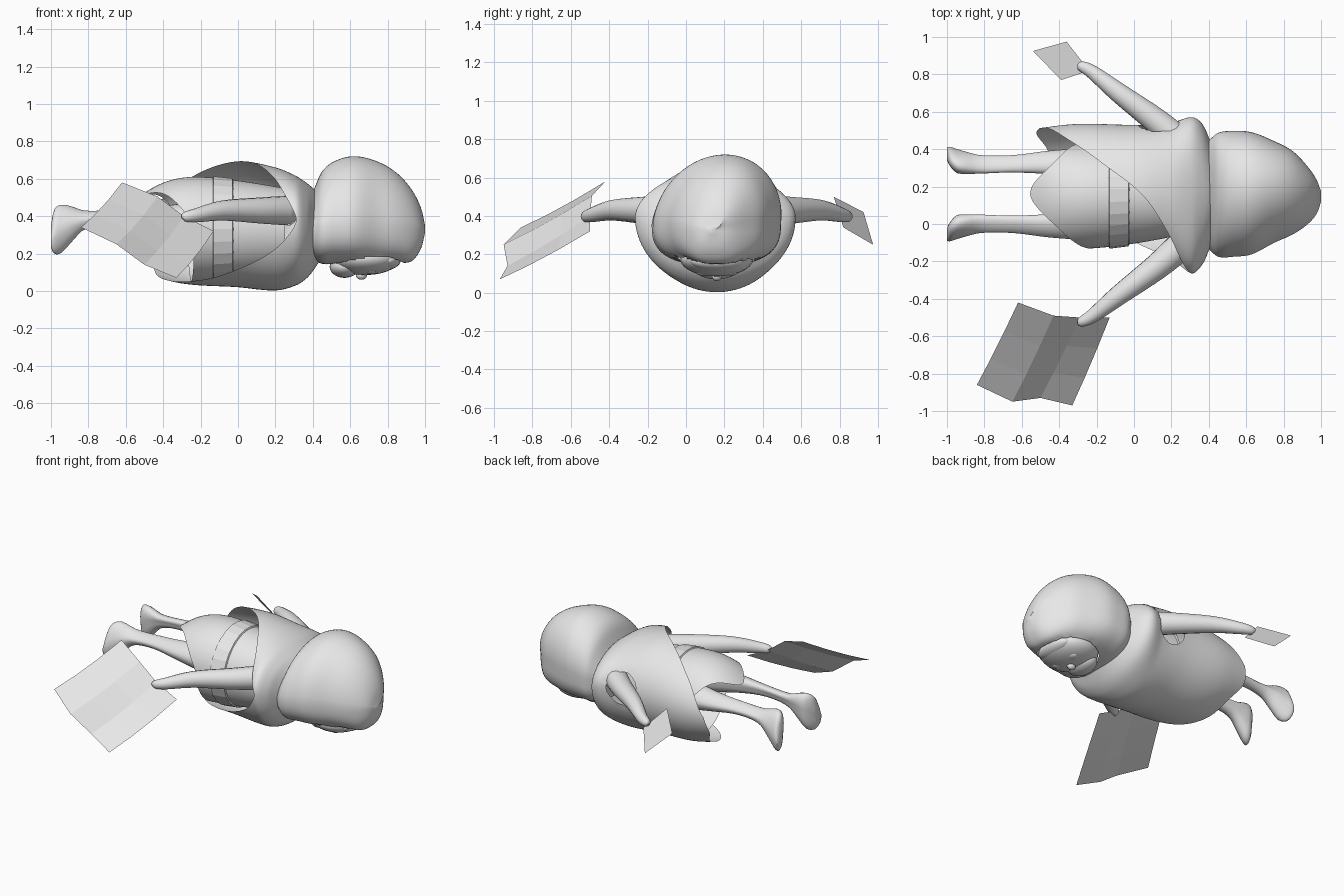
import bpy, math
from mathutils import Vector

if "Cube" in bpy.data.objects:
    bpy.data.objects.remove(bpy.data.objects["Cube"])

AXIS = 0.16  # y of the figure's symmetry plane
mat = bpy.data.materials.new("light_grey")
mat.use_nodes = True
mat.diffuse_color = (0.8, 0.8, 0.8, 1)
mat.node_tree.nodes["Principled BSDF"].inputs["Base Color"].default_value = (0.8, 0.8, 0.8, 1)


def make(name, verts, faces, smooth=True):
    me = bpy.data.meshes.new(name)
    me.from_pydata([tuple(v) for v in verts], [], faces)
    ob = bpy.data.objects.new(name, me)
    bpy.context.collection.objects.link(ob)
    me.materials.append(mat)
    for p in me.polygons:
        p.use_smooth = smooth


def sample(keys, x):
    """Smooth interpolation of rows (x, values...) sorted by rising x."""
    x = min(max(x, keys[0][0]), keys[-1][0])
    i = 0
    while i < len(keys) - 2 and x > keys[i + 1][0]:
        i += 1

    def slope(j, k):
        lo, hi = max(j - 1, 0), min(j + 1, len(keys) - 1)
        return (keys[hi][k] - keys[lo][k]) / (keys[hi][0] - keys[lo][0])
    p, q = keys[i], keys[i + 1]
    h = q[0] - p[0]
    t = (x - p[0]) / h
    out = []
    for k in range(1, len(p)):
        a, b = p[k], q[k]
        m, n = slope(i, k) * h, slope(i + 1, k) * h
        out.append(a + m * t + (3 * (b - a) - 2 * m - n) * t * t + (2 * (a - b) + m + n) * t ** 3)
    return out


def section(keys, x, ang, low_power=2.0, lean=0.0, grow=0.0):
    """Point on a part at length x; rows are (x, centre y, half width, middle, top, bottom)."""
    yc, a, mid, top, bot = sample(keys, x)
    c, s = math.cos(ang), math.sin(ang)
    e = 1 if s > 0 else 2 / low_power
    y = math.copysign(abs(c) ** e, c) * (a + grow)
    z = abs(s) ** e * (top - mid + grow if s > 0 else bot - mid - grow)
    return Vector((x, yc + y + lean * max(s, 0), mid + z))


def loft(name, rows, smooth=True, caps=True, hole=None):
    """Skin rings of points; hole is (centre, radii, side), an elliptical opening with a clean rim."""
    n = len(rows[0])
    verts = [v for r in rows for v in r]
    faces, rim, kept = [], set(), set()
    for i in range(len(rows) - 1):
        for j in range(n):
            k = (j + 1) % n
            f = (i * n + j, i * n + k, (i + 1) * n + k, (i + 1) * n + j)
            if hole:
                d = sum((verts[v] for v in f), Vector()) / 4 - hole[0]
                if d.dot(hole[2]) > 0 and sum((d[m] * hole[1][m]) ** 2 for m in range(3)) < 1:
                    rim.update(f)
                    continue
                kept.update(f)
            faces.append(f)
    for v in rim & kept:
        d = verts[v] - hole[0]
        size = math.sqrt(sum((d[m] * hole[1][m]) ** 2 for m in range(3)))
        for m in range(3):
            if hole[1][m]:
                verts[v][m] = hole[0][m] + d[m] / size
    if caps:
        faces += [tuple(reversed(range(n))), tuple(range(len(verts) - n, len(verts)))]
    make(name, verts, faces, smooth)


def angles(n):
    return [math.tau * j / n for j in range(n)]


def spread(a, b, n):
    """Positions from a to b, packed closer at both ends."""
    return [a + (b - a) * (0.5 - 0.5 * math.cos(math.pi * i / n)) for i in range(n + 1)]


def garment(name, keys, hem, end, hole=None):
    """Open shell from a hem, given as (degrees, x), to the ring at x = end."""
    rows = []
    for i in range(41):
        rows.append([])
        for a in angles(96):
            start = sample(hem, math.degrees(a))[0]
            rows[-1].append(section(keys, start + (end - start) * (i / 40) ** 0.8, a))
    loft(name, rows, caps=False, hole=hole)


def limb(name, pts):
    """Round tapering tube along (x, y, z, radius) points."""
    key = [(k,) + p for k, p in enumerate(pts)]
    rows = []
    for i in range(len(pts) * 4 - 3):
        t = i / 4
        x, y, z, r = sample(key, t)
        ahead = Vector(sample(key, t + 0.1)[:3]) - Vector(sample(key, t - 0.1)[:3])
        u = ahead.cross(Vector((0.1, 0.2, 1))).normalized()
        v = u.cross(ahead).normalized()
        rows.append([Vector((x, y, z)) + (u * math.cos(a) + v * math.sin(a)) * max(r, 0.003) for a in angles(16)])
    loft(name, rows)


def blob(name, loc, size):
    bpy.ops.mesh.primitive_uv_sphere_add(segments=24, ring_count=14, location=loc)
    ob = bpy.context.object
    ob.name = name
    ob.scale = size
    ob.data.materials.append(mat)
    bpy.ops.object.shade_smooth()


# Hood with the face opening underneath
HOOD = [(0.40, 0.155, 0.29, 0.34, 0.53, 0.17), (0.45, 0.155, 0.33, 0.35, 0.64, 0.145),
        (0.53, 0.16, 0.335, 0.36, 0.70, 0.145), (0.63, 0.163, 0.325, 0.37, 0.72, 0.145),
        (0.75, 0.17, 0.27, 0.37, 0.69, 0.145), (0.85, 0.165, 0.22, 0.36, 0.63, 0.15),
        (0.93, 0.15, 0.15, 0.35, 0.54, 0.16), (0.98, 0.14, 0.08, 0.34, 0.44, 0.23),
        (1.0, 0.135, 0.015, 0.33, 0.35, 0.31)]
loft("hood", [[section(HOOD, x, a, 2.7, 0.04) for a in angles(64)] for x in spread(0.40, 1.0, 40)],
     hole=(Vector((0.69, AXIS, 0.3)), (1 / 0.2, 1 / 0.2, 0), Vector((0, 0, -1))))

# Face inside the hood
blob("face", (0.68, AXIS, 0.175), (0.19, 0.19, 0.09))
blob("chin", (0.57, AXIS, 0.13), (0.08, 0.12, 0.06))
blob("nose", (0.66, AXIS, 0.085), (0.03, 0.025, 0.025))
blob("hair_fringe", (0.80, AXIS, 0.165), (0.07, 0.14, 0.05))
for s, side in ((1, "left"), (-1, "right")):
    blob(side + "_eye", (0.71, AXIS + s * 0.075, 0.11), (0.035, 0.04, 0.02))

# Dress, with the hem pointed at the back and cut away underneath
DRESS = [(-0.56, 0.16, 0.25, 0.33, 0.48, 0.08), (-0.46, 0.155, 0.27, 0.33, 0.55, 0.06),
         (-0.35, 0.15, 0.28, 0.33, 0.595, 0.055), (-0.22, 0.15, 0.28, 0.33, 0.61, 0.05),
         (0.0, 0.155, 0.26, 0.33, 0.59, 0.07), (0.25, 0.16, 0.22, 0.33, 0.55, 0.10)]
garment("dress", DRESS, [(0, -0.28), (45, -0.41), (90, -0.555), (135, -0.38), (160, -0.29),
                         (180, -0.24), (270, -0.25), (360, -0.28)], 0.25)

# Faceted belt
loft("belt", [[section(DRESS, x, a, 2, 0, g) for a in angles(26)]
              for x, g in ((-0.135, 0), (-0.13, 0.01), (-0.03, 0.01), (-0.025, 0))], smooth=False, caps=False)

# Cloak, open over the right side with a slanted hem, and an arm hole on the left
CLOAK = [(-0.53, AXIS, 0.35, 0.36, 0.60, 0.10), (-0.3, AXIS, 0.375, 0.36, 0.66, 0.04),
         (0.0, AXIS, 0.37, 0.37, 0.695, 0.02), (0.2, AXIS, 0.38, 0.38, 0.66, 0.003),
         (0.31, 0.153, 0.418, 0.39, 0.615, 0.03), (0.37, AXIS, 0.37, 0.36, 0.575, 0.07),
         (0.41, AXIS, 0.28, 0.34, 0.54, 0.12), (0.46, AXIS, 0.2, 0.34, 0.48, 0.2)]
HEM = [(0, -0.50), (35, -0.37), (60, -0.2), (90, 0.04), (120, 0.17), (150, 0.25), (180, 0.31), (190, 0.29),
       (203, 0.21), (222, 0.04), (240, -0.13), (258, -0.32), (280, -0.42), (310, -0.46), (335, -0.52), (360, -0.50)]
garment("cloak", CLOAK, HEM, 0.46, (Vector((0.13, AXIS, 0.40)), (1 / 0.11, 0, 1 / 0.11), Vector((0, 1, 0))))

# Arms, and legs flaring into outturned feet
for s, side in ((1, "left"), (-1, "right")):
    arm = [(0.27, 0.26, 0.43, 0.08), (0.12, 0.39, 0.43, 0.07), (-0.08, 0.54, 0.43, 0.054),
           (-0.22, 0.65, 0.405, 0.038), (-0.285, 0.685, 0.395, 0.026), (-0.30, 0.69, 0.39, 0.004)]
    limb(side + "_arm", [(x, AXIS + s * dy, z, r) for x, dy, z, r in arm])
    leg = [(-1.0, 0.22, 0.03, 0.29, 0.35, 0.23), (-0.985, 0.205, 0.048, 0.31, 0.43, 0.20),
           (-0.95, 0.18, 0.062, 0.33, 0.46, 0.20), (-0.9, 0.17, 0.057, 0.36, 0.455, 0.25),
           (-0.82, 0.162, 0.046, 0.385, 0.43, 0.33), (-0.65, 0.165, 0.043, 0.395, 0.435, 0.355),
           (-0.45, 0.17, 0.062, 0.39, 0.45, 0.33), (-0.2, 0.15, 0.1, 0.38, 0.48, 0.28)]
    leg = [(x, AXIS + s * dy, a, m, t, b) for x, dy, a, m, t, b in leg]
    loft(side + "_leg", [[section(leg, x, a, 2, -0.025 * s) for a in angles(24)] for x in spread(-1.0, -0.2, 30)])

# Folded sheet in the right hand
TOP = [(-0.62, -0.42, 0.58), (-0.43, -0.49, 0.505), (-0.29, -0.50, 0.40), (-0.13, -0.50, 0.32)]
LOW = [(-0.84, -0.86, 0.34), (-0.65, -0.95, 0.25), (-0.50, -0.93, 0.14), (-0.33, -0.97, 0.07)]
verts = []
for r in range(4):
    bump = Vector((0.0, -0.01, -0.015)) * math.sin(math.pi * r / 3)
    verts += [Vector(a).lerp(Vector(b), r / 3) + bump for a, b in zip(TOP, LOW)]
make("large_sheet", verts, [(r * 4 + c, r * 4 + c + 1, r * 4 + c + 5, r * 4 + c + 4)
                            for r in range(3) for c in range(3)], False)

# Small card in the left hand
make("small_card", [(-0.39, 0.77, 0.50), (-0.24, 0.82, 0.34), (-0.36, 0.975, 0.25), (-0.54, 0.925, 0.42)],
     [(0, 1, 2, 3)], False)
